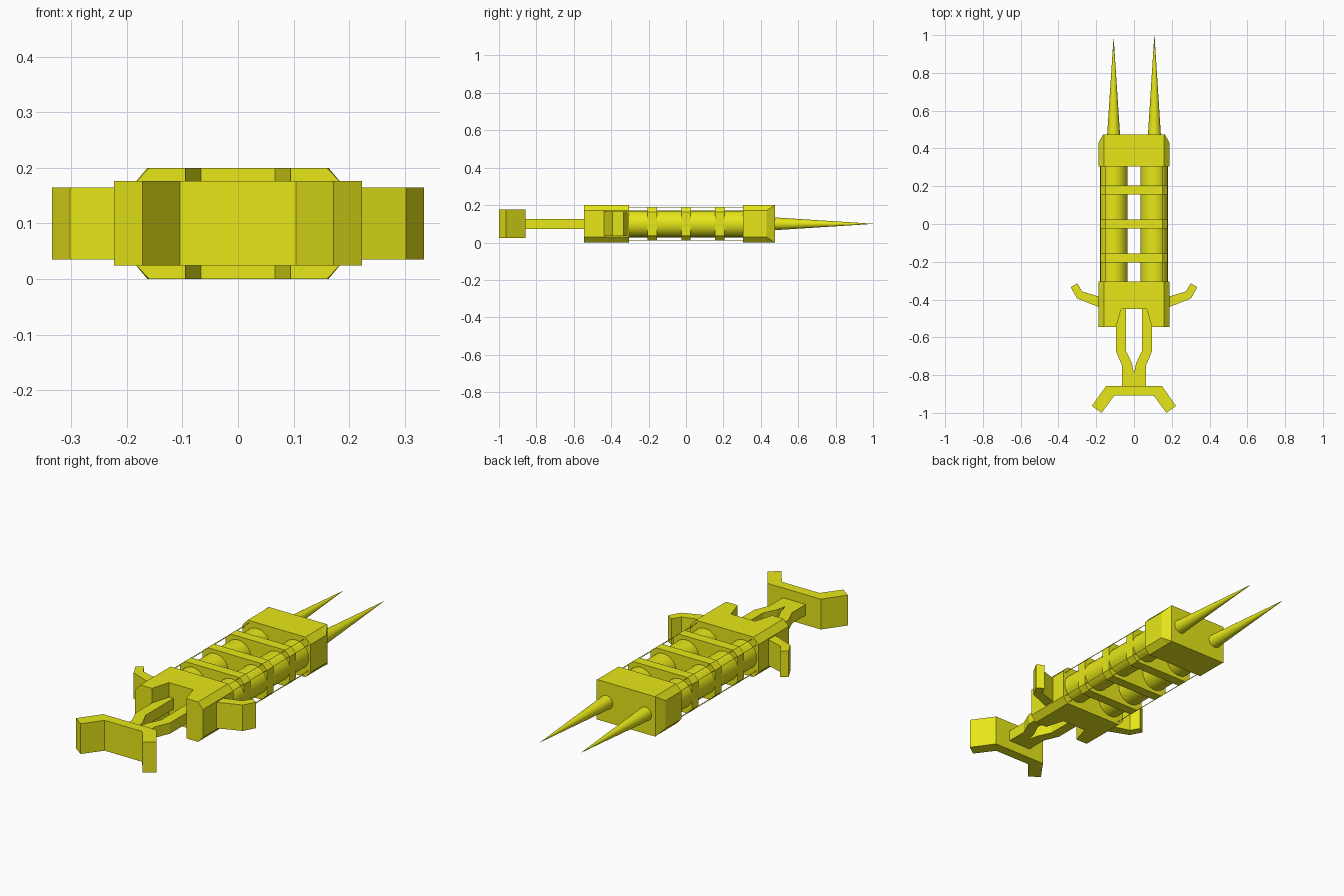
import bpy, bmesh, math
from mathutils import Matrix

if "Cube" in bpy.data.objects:
    bpy.data.objects.remove(bpy.data.objects["Cube"])

MID = 0.1  # height of the centre line
yellow = bpy.data.materials.new("yellow")
yellow.diffuse_color = (0.8, 0.8, 0.01, 1)
yellow.use_nodes = True
yellow.node_tree.nodes["Principled BSDF"].inputs["Base Color"].default_value = yellow.diffuse_color


def finish(name, bm):
    bmesh.ops.recalc_face_normals(bm, faces=bm.faces)
    mesh = bpy.data.meshes.new(name)
    bm.to_mesh(mesh)
    bm.free()
    mesh.materials.append(yellow)
    obj = bpy.data.objects.new(name, mesh)
    bpy.context.collection.objects.link(obj)
    return obj


def loft(name, sections):
    """Skin a list of equal-length point loops and cap both ends."""
    bm = bmesh.new()
    rings = [[bm.verts.new(p) for p in s] for s in sections]
    n = len(rings[0])
    for a, b in zip(rings, rings[1:]):
        for i in range(n):
            j = (i + 1) % n
            bm.faces.new((a[i], a[j], b[j], b[i]))
    bm.faces.new(rings[0])
    bm.faces.new(rings[-1])
    return finish(name, bm)


def plan(name, outline, half):
    """Extrude a top-view outline evenly about the centre line."""
    return loft(name, [[(x, y, MID + s * half) for x, y in outline] for s in (-1, 1)])


def octagon(y, w, h, cx, cz):
    """Cross-section across the body with chamfered corners."""
    pts = [(w, h - cz), (w - cx, h), (cx - w, h), (-w, h - cz),
           (-w, cz - h), (cx - w, -h), (w - cx, -h), (w, cz - h)]
    return [(x, y, MID + z) for x, z in pts]


def rod(name, x, y0, y1, r0, r1, z=MID, sides=32):
    bm = bmesh.new()
    bmesh.ops.create_cone(bm, cap_ends=True, segments=sides, radius1=r0, radius2=r1, depth=y1 - y0)
    turn = Matrix.Translation((x, (y0 + y1) / 2, z)) @ Matrix.Rotation(-math.pi / 2, 4, 'X')
    bmesh.ops.transform(bm, matrix=turn, verts=bm.verts)
    obj = finish(name, bm)
    if sides > 8:
        bpy.ops.object.select_all(action='DESELECT')
        obj.select_set(True)
        bpy.context.view_layer.objects.active = obj
        bpy.ops.object.shade_smooth_by_angle(angle=math.radians(40))
    return obj


# End blocks; the needle end tapers to a rectangle
rear = loft("rear_block", [octagon(y, 0.188, 0.1, 0.028, 0.03) for y in (-0.545, -0.305)])
tip = [(math.copysign(0.163, x), 0.475, MID + math.copysign(0.1, z - MID))
       if abs(z - MID) < 0.09 else (x, 0.475, z)
       for x, y, z in octagon(0, 0.188, 0.1, 0.028, 0.03)]
loft("needle_block", [octagon(0.305, 0.188, 0.1, 0.028, 0.03),
                      octagon(0.43, 0.188, 0.1, 0.028, 0.03), tip])

# Notch through the rear block for the plunger
notch = plan("notch_cutter", [(-0.067, -0.45), (0.067, -0.45), (0.111, -0.6), (-0.111, -0.6)], 0.2)
notch.hide_render = True
cut = rear.modifiers.new("notch", 'BOOLEAN')
cut.operation = 'DIFFERENCE'
cut.solver = 'EXACT'
cut.object = notch
bpy.context.view_layer.objects.active = rear
bpy.ops.object.modifier_apply(modifier="notch")
bpy.data.objects.remove(notch)

# Bands around the barrels
for i, y in enumerate((-0.18, 0, 0.18)):
    loft(f"band_{i}", [octagon(y + d, 0.178, 0.09, 0.026, 0.026) for d in (-0.025, 0.025)])

# Barrels, needles and thin rails on both sides
for side, s, tip_y in (("left", -1, 0.984), ("right", 1, 1.0)):
    rod(f"{side}_barrel", s * 0.107, -0.32, 0.32, 0.072, 0.072)
    rod(f"{side}_needle", s * 0.108, 0.46, tip_y, 0.035, 0.0005)
    for x, dz in ((0.152, 0.088), (0.177, 0.064)):
        for v in (-1, 1):
            rod(f"{side}_rail", s * x, -0.31, 0.31, 0.0015, 0.0015, MID + v * dz, 4)

    # Finger grips
    plan(f"{side}_finger_grip",
         [(s * x, y) for x, y in ((0.17, -0.389), (0.275, -0.357), (0.30, -0.314),
                                  (0.335, -0.334), (0.302, -0.394), (0.17, -0.446))], 0.065)

# Forked plunger shaft
half = [(0.012, -0.735), (0.043, -0.67), (0.043, -0.445), (0.067, -0.445), (0.095, -0.545),
        (0.095, -0.675), (0.063, -0.75), (0.063, -0.87)]
plan("plunger_fork", [(0, -0.79)] + half + [(-x, y) for x, y in reversed(half)], 0.027)

# Plunger handle
half = [(0.147, -0.857), (0.223, -0.963), (0.172, -1.0), (0.104, -0.908)]
plan("plunger_handle", half + [(-x, y) for x, y in reversed(half)], 0.076)
